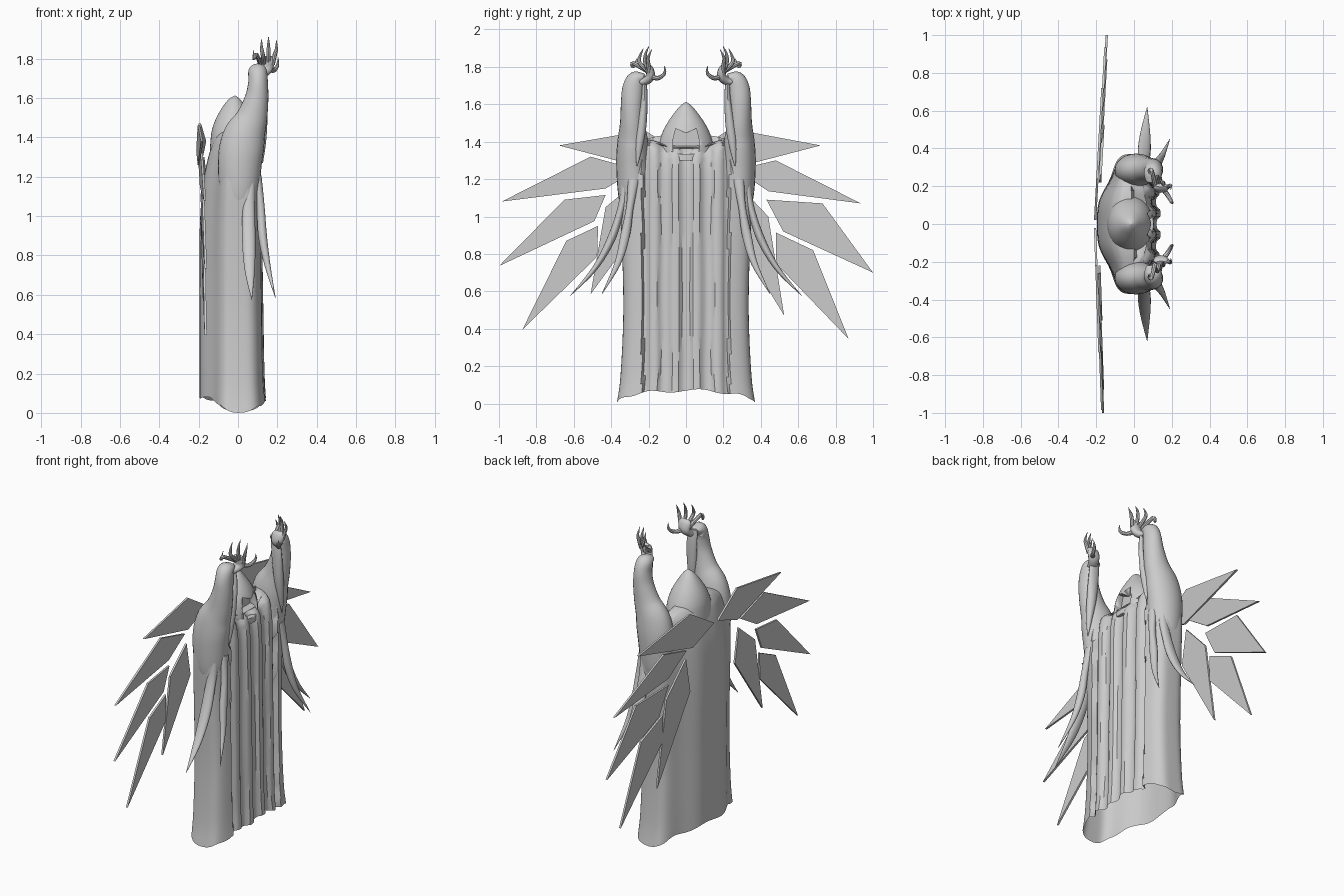
import bpy, bmesh, math
from mathutils import Vector


def finish(name, bm, angle=40):
    bmesh.ops.recalc_face_normals(bm, faces=bm.faces)
    me = bpy.data.meshes.new(name)
    bm.to_mesh(me)
    bm.free()
    ob = bpy.data.objects.new(name, me)
    bpy.context.collection.objects.link(ob)
    bpy.ops.object.select_all(action='DESELECT')
    ob.select_set(True)
    bpy.context.view_layer.objects.active = ob
    bpy.ops.object.shade_smooth_by_angle(angle=math.radians(angle))
    return ob


def loft(name, rings, cap_start=True, cap_end=True, angle=40):
    bm = bmesh.new()
    vs = [[bm.verts.new(p) for p in r] for r in rings]
    n = len(rings[0])
    for a, b in zip(vs, vs[1:]):
        for i in range(n):
            j = (i + 1) % n
            bm.faces.new((a[i], a[j], b[j], b[i]))
    if cap_start:
        bm.faces.new(vs[0][::-1])
    if cap_end:
        bm.faces.new(vs[-1])
    return finish(name, bm, angle)


def spline(keys, steps=6):
    # Catmull-Rom through tuples of any length
    out = []
    for i in range(len(keys) - 1):
        p0, p1 = keys[max(i - 1, 0)], keys[i]
        p2, p3 = keys[i + 1], keys[min(i + 2, len(keys) - 1)]
        for k in range(steps):
            t = k / steps
            out.append([0.5 * (2 * b + (c - a) * t + (2 * a - 5 * b + 4 * c - d) * t * t
                               + (3 * b - a - 3 * c + d) * t ** 3)
                        for a, b, c, d in zip(p0, p1, p2, p3)])
    return out + [list(keys[-1])]


def tube(name, keys, side=1, n=16, steps=6):
    # keys: x, y, z, radius along x, radius across; side mirrors in y
    pts = spline(keys, steps)
    pos = [Vector((p[0], p[1] * side, p[2])) for p in pts]
    rings = []
    for i, p in enumerate(pts):
        t = (pos[min(i + 1, len(pos) - 1)] - pos[max(i - 1, 0)]).normalized()
        u = (Vector((1, 0, 0)) - t * t.x).normalized()
        v = t.cross(u)
        r1, r2 = max(p[3], .001), max(p[4], .001)
        rings.append([pos[i] + u * r1 * math.cos(a) + v * r2 * math.sin(a)
                      for a in (2 * math.pi * k / n for k in range(n))])
    return loft(name, rings)


def spow(v, e):
    return math.copysign(abs(v) ** e, v)


# Robe: open-bottomed shell with pleated front and a bulging back panel
robe_keys = [(0, .37, 1.05, 1), (.15, .35, 1, 1), (.5, .335, .96, 1), (.9, .345, .92, 1),
             (1.15, .36, .9, .92), (1.28, .355, .86, .8), (1.36, .32, .78, .68),
             (1.40, .25, .66, .58), (1.43, .15, .45, .42), (1.44, .03, .1, .1)]
rings = []
for z, w, front, back in spline(robe_keys, 4):
    ring = []
    for k in range(144):
        t = 2 * math.pi * k / 144
        c, s = math.cos(t), math.sin(t)
        y = w * spow(s, .9)
        if c > 0:
            x = .145 * front * c ** .5
            if abs(y) < .23 and z < 1.42:
                x -= .022 + .012 * spow(math.cos(y * 55), .4)
            hem = .06 * c
            drop = .06 * math.exp(-(y / .17) ** 4) * max(0, (z - 1.2) / .24)
        else:
            x = -back * (.135 * abs(c) ** .5 + .06 * math.exp(-(y / .2) ** 4) * min(1, abs(c) * 2))
            hem = .075 * abs(c)
            drop = 0
        hem += .009 * (math.sin(9 * t) + 1) * abs(c)
        ring.append((x, y, z + hem * max(0, 1 - z / 1.2) - drop))
    rings.append(ring)
loft("robe", rings, cap_start=False, angle=35)

# Hood: pointed cowl with a cut face opening
hood_keys = [(1.30, -.02, .125, .15), (1.38, -.02, .12, .147), (1.44, -.02, .112, .13),
             (1.50, -.02, .09, .1), (1.56, -.02, .055, .058), (1.595, -.018, .028, .027),
             (1.612, -.015, .003, .003)]
hood = loft("hood", [[(cx + rx * math.cos(a), ry * math.sin(a), z)
                      for a in (2 * math.pi * k / 40 for k in range(40))]
                     for z, cx, rx, ry in spline(hood_keys, 5)])
outline = [(-.068, 1.335), (.068, 1.335), (.072, 1.40), (.055, 1.47),
           (0, 1.445), (-.055, 1.47), (-.072, 1.40)]
cutter = loft("face_cutter", [[(x, y, z) for y, z in outline] for x in (.035, .3)])
cutter.hide_render = True
cutter.hide_set(True)
cut = hood.modifiers.new("face_opening", 'BOOLEAN')
cut.object = cutter
cut.operation = 'DIFFERENCE'
cut.solver = 'EXACT'

for s, side in ((-1, "left"), (1, "right")):
    # Raised sleeve and the hanging cuff drape
    tube(side + "_sleeve", [(0, .275, .95, .04, .045), (.005, .275, 1.1, .095, .085),
         (.01, .285, 1.28, .112, .088), (.03, .285, 1.4, .108, .082), (.07, .287, 1.5, .08, .066),
         (.095, .288, 1.6, .06, .06), (.102, .283, 1.68, .05, .058), (.1, .268, 1.73, .048, .048),
         (.1, .235, 1.745, .04, .025), (.1, .22, 1.745, .03, .015)], s, 24)
    tube(side + "_cuff_drape", [(.105, .225, 1.75, .03, .012), (.115, .222, 1.65, .035, .016),
         (.12, .235, 1.5, .03, .025), (.125, .25, 1.38, .018, .02),
         (.125, .262, 1.27, .002, .003)], s)

    # Ragged sleeve tails
    tube(side + "_outer_tail", [(.07, .315, 1.2, .02, .03), (.055, .345, 1.05, .03, .02),
         (.055, .40, .88, .034, .022), (.06, .49, .72, .025, .014), (.07, .62, .575, .001, .001)], s)
    tube(side + "_front_tail", [(.10, .28, 1.2, .02, .03), (.115, .30, 1.05, .02, .02),
         (.125, .325, .9, .022, .025), (.15, .365, .75, .015, .017), (.19, .45, .585, .001, .001)], s)

    # Clawed hand: wrist and palm, curled fingers, thumb
    tube(side + "_palm", [(.11, .25, 1.72, .028, .02), (.125, .215, 1.725, .028, .022),
         (.14, .19, 1.75, .036, .024), (.145, .195, 1.79, .042, .02),
         (.145, .205, 1.81, .03, .01)], s)
    for i, (tx, ty, tz) in enumerate([(.08, .27, 1.845), (.12, .235, 1.9),
                                      (.155, .205, 1.912), (.195, .19, 1.895)]):
        bx = .115 + .02 * i
        tube(side + "_finger_%d" % (i + 1), [(bx, .195, 1.77, .012, .012),
             (bx + (tx - bx) * .6, ty + .012, 1.82, .011, .011),
             (tx, ty + .012, tz - .045, .008, .008), (tx, ty - .008, tz, .001, .001)], s, 8, 4)
    tube(side + "_thumb", [(.15, .19, 1.75, .014, .014), (.18, .15, 1.74, .012, .012),
         (.20, .115, 1.765, .009, .009), (.205, .115, 1.805, .001, .001)], s, 8, 4)

# Wing blades: flat quads (root, upper, tip, lower) in y, z
right_wing = [[(.02, 1.335), (.24, 1.47), (.72, 1.38), (.22, 1.25)],
              [(.27, 1.25), (.48, 1.30), (.935, 1.07), (.44, 1.135)],
              [(.43, 1.09), (.73, 1.07), (1.0, .70), (.52, .92)],
              [(.48, .915), (.68, .82), (.87, .345), (.48, .75)],
              [(.26, 1.19), (.44, 1.0), (.525, .47), (.22, .97)]]
left_wing = [[(.02, 1.335), (.22, 1.46), (.68, 1.38), (.22, 1.26)],
             [(.26, 1.25), (.51, 1.32), (.985, 1.08), (.43, 1.15)],
             [(.43, 1.115), (.65, 1.09), (1.0, .735), (.49, .975)],
             [(.47, .95), (.64, .87), (.875, .395), (.475, .785)],
             [(.26, 1.19), (.43, 1.05), (.51, .585), (.22, .98)]]
for s, side, wing, tilt in ((1, "right", right_wing, .055), (-1, "left", left_wing, .035)):
    for i, quad in enumerate(wing):
        loft("%s_wing_blade_%d" % (side, i + 1),
             [[(-.207 + tilt * y + .004 * i + d, y * s, z) for y, z in quad]
              for d in (-.006, .006)], angle=20)
